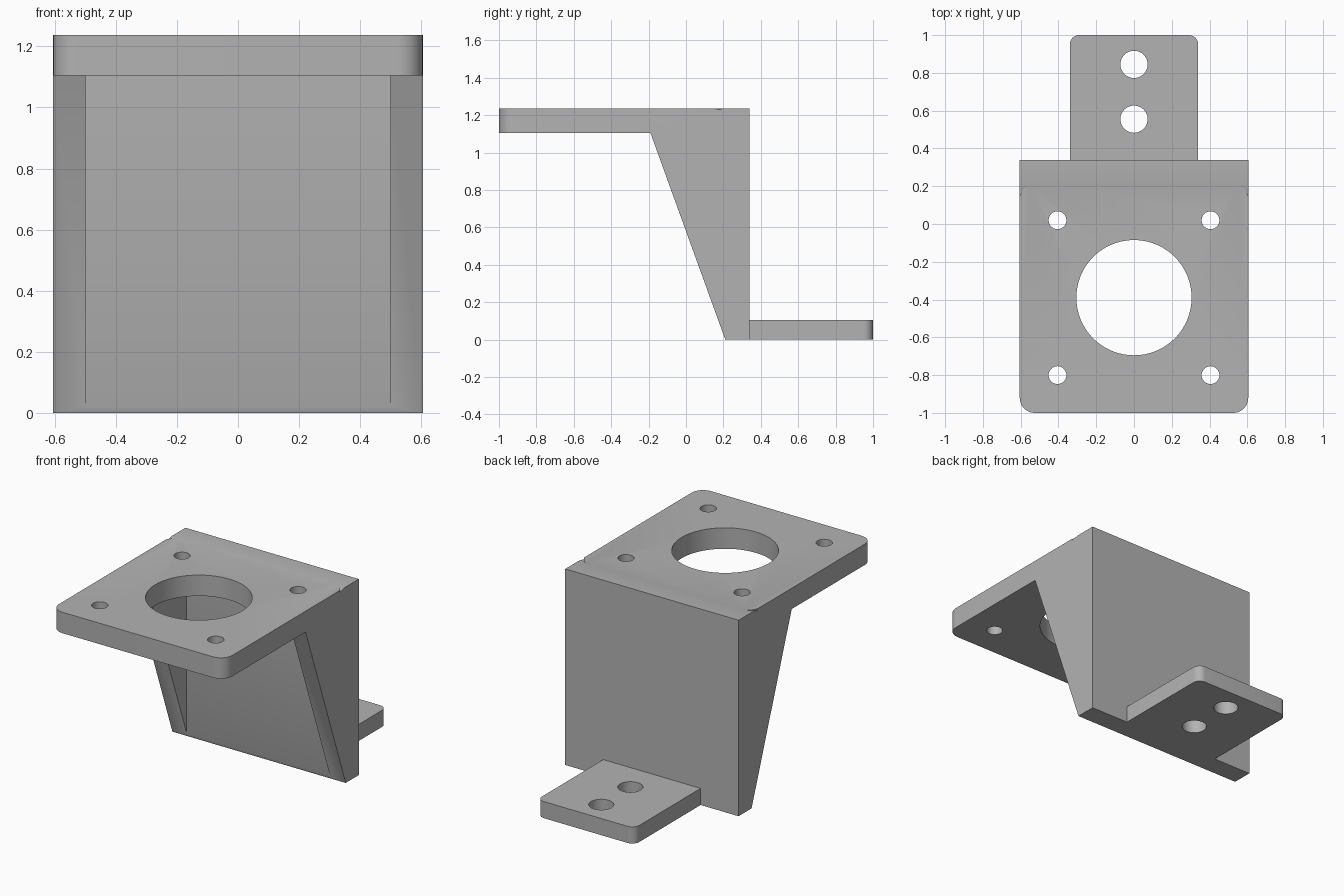
import bpy, bmesh, math
from mathutils import Vector

if "Cube" in bpy.data.objects:
    bpy.data.objects.remove(bpy.data.objects["Cube"], do_unlink=True)

HALF_W, TOP, UNDER = 0.605, 1.237, 1.105   # plate half width and faces
BACK, TOE, TAB_TOP = 0.34, 0.21, 0.105

# Single grey finish
grey = bpy.data.materials.new("plain grey")
grey.use_nodes = True
grey.diffuse_color = (0.45, 0.45, 0.45, 1)
grey.node_tree.nodes["Principled BSDF"].inputs["Base Color"].default_value = grey.diffuse_color


def prism(name, points, offset, round_test=None, radius=0.0):
    """Extrude a closed outline by offset, rounding the vertical edges that pass the test."""
    bm = bmesh.new()
    face = bm.faces.new([bm.verts.new(p) for p in points])
    made = bmesh.ops.extrude_face_region(bm, geom=[face])["geom"]
    moved = [g for g in made if isinstance(g, bmesh.types.BMVert)]
    bmesh.ops.translate(bm, verts=moved, vec=Vector(offset))
    bmesh.ops.recalc_face_normals(bm, faces=bm.faces[:])
    if round_test:
        edges = [e for e in bm.edges
                 if abs(e.verts[0].co.z - e.verts[1].co.z) > 0.05
                 and all(round_test(v.co) for v in e.verts)]
        bmesh.ops.bevel(bm, geom=edges, offset=radius, segments=10,
                        profile=0.5, affect='EDGES')
    mesh = bpy.data.meshes.new(name)
    bm.to_mesh(mesh)
    bm.free()
    mesh.materials.append(grey)
    obj = bpy.data.objects.new(name, mesh)
    bpy.context.collection.objects.link(obj)
    return obj


def side_prism(name, profile, x0, x1, *rounding):
    """Extrude a (y, z) profile across the width."""
    return prism(name, [(x0, y, z) for y, z in profile], (x1 - x0, 0, 0), *rounding)


def drill(name, x, y, z0, z1, radius, sides=48):
    ring = [(x + radius * math.cos(a), y + radius * math.sin(a), z0)
            for a in (2 * math.pi * i / sides for i in range(sides))]
    return prism(name, ring, (0, 0, z1 - z0))


def cut(target, cutter):
    """Subtract the cutter, then discard it."""
    cutter.hide_render = True
    mod = target.modifiers.new("cut", 'BOOLEAN')
    mod.operation, mod.solver, mod.object = 'DIFFERENCE', 'EXACT', cutter
    bpy.context.view_layer.objects.active = target
    bpy.ops.object.modifier_apply(modifier=mod.name)
    bpy.data.objects.remove(cutter, do_unlink=True)


def smooth(obj):
    bpy.ops.object.select_all(action='DESELECT')
    obj.select_set(True)
    bpy.context.view_layer.objects.active = obj
    bpy.ops.object.shade_smooth_by_angle(angle=math.radians(30))


# Motor plate, back wall and side gussets as one bent profile
bracket = side_prism("bracket_body",
                     [(-1, TOP), (-1, UNDER), (-0.19, UNDER), (TOE, 0), (BACK, 0), (BACK, TOP)],
                     -HALF_W, HALF_W, lambda co: co.y < -0.99, 0.08)

# Hollow between the gussets
cut(bracket, side_prism("hollow_cutter",
                        [(-0.4, -0.1), (0.203, -0.1), (0.203, UNDER), (-0.4, UNDER)], -0.5, 0.5))

# Large bore and four screw holes
cut(bracket, drill("bore_cutter", 0, -0.39, 1, 1.4, 0.305, 96))
for x in (-0.405, 0.405):
    for y in (0.02, -0.8):
        cut(bracket, drill("screw_cutter", x, y, 1, 1.4, 0.047))

# Shallow relief nicks outside the rounded rear plate corners
for side in (-1, 1):
    arc = [(0.525 + 0.08 * math.cos(a), 0.13 + 0.08 * math.sin(a))
           for a in (math.radians(15 + 6 * i) for i in range(10))]
    outline = [(0.65, arc[0][1])] + arc + [(0.65, arc[-1][1])]
    floor = [(side * x, y, TOP - 0.012 * (arc[-1][1] - y) / 0.06) for x, y in outline]
    cut(bracket, prism("nick_cutter", floor, (0, 0, 0.1)))
smooth(bracket)

# Rear mounting tab with two holes
tab = prism("mounting_tab", [(-0.34, BACK, 0), (0.34, BACK, 0), (0.34, 1, 0), (-0.34, 1, 0)],
            (0, 0, TAB_TOP), lambda co: co.y > 0.99, 0.05)
for y in (0.555, 0.845):
    cut(tab, drill("tab_hole_cutter", 0, y, -0.1, 0.3, 0.072))
smooth(tab)
